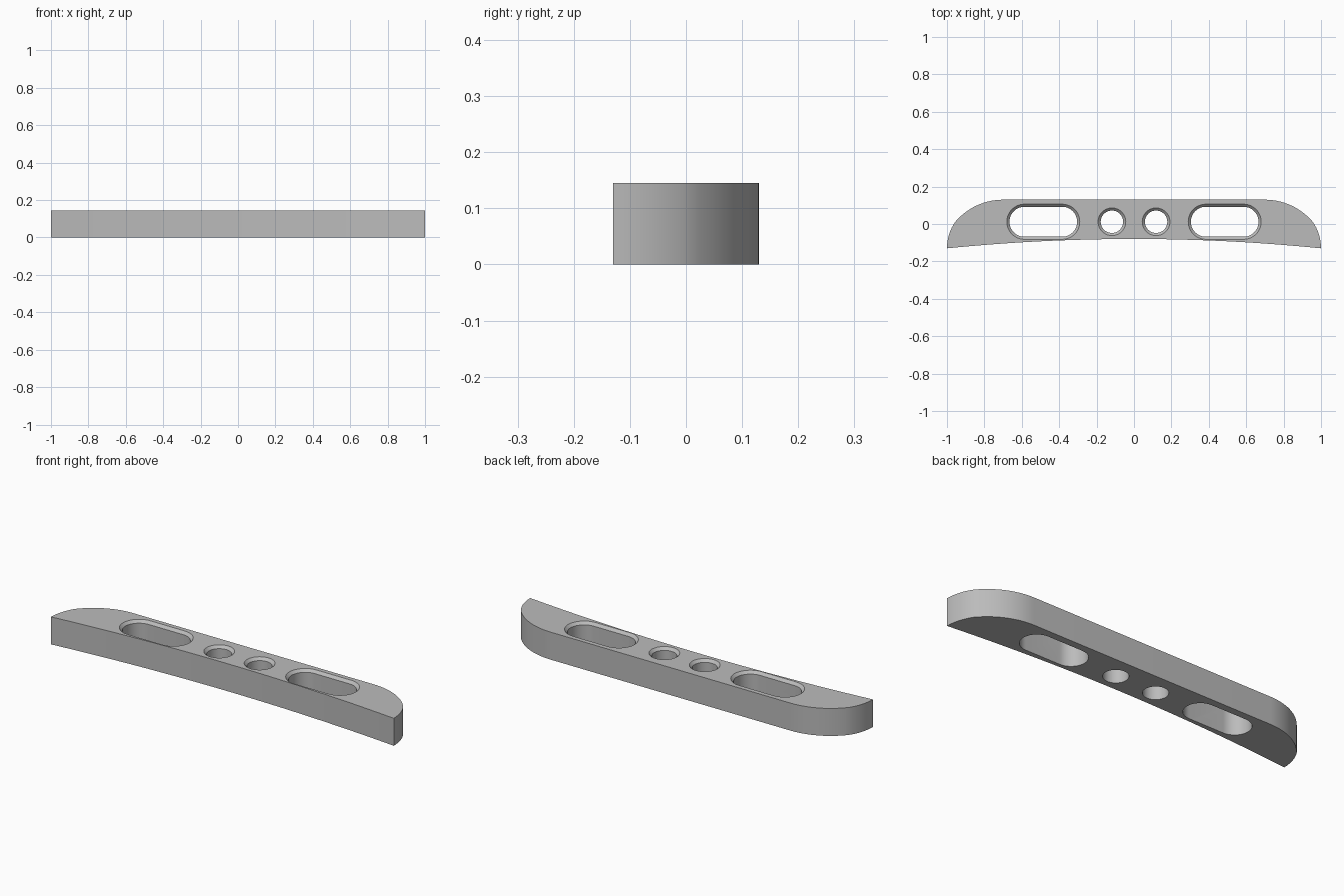
import bpy, bmesh
from math import sin, cos, pi, asin

if "Cube" in bpy.data.objects:
    bpy.data.objects.remove(bpy.data.objects["Cube"], do_unlink=True)

HEIGHT = 0.145
HOLE_Y = 0.012
CHAMFER = 0.014

grey = bpy.data.materials.new("satin grey")
grey.use_nodes = True
colour = (0.5, 0.5, 0.5, 1)
grey.diffuse_color = colour
grey.node_tree.nodes["Principled BSDF"].inputs["Base Color"].default_value = colour


def loft(name, rings):
    """Closed solid through rings of equal point count, bottom to top."""
    bm = bmesh.new()
    loops = [[bm.verts.new(p) for p in ring] for ring in rings]
    for low, high in zip(loops, loops[1:]):
        for i in range(len(low)):
            j = (i + 1) % len(low)
            bm.faces.new((low[i], low[j], high[j], high[i]))
    bm.faces.new(loops[0][::-1])
    bm.faces.new(loops[-1])
    bmesh.ops.recalc_face_normals(bm, faces=bm.faces)
    mesh = bpy.data.meshes.new(name)
    bm.to_mesh(mesh)
    bm.free()
    obj = bpy.data.objects.new(name, mesh)
    bpy.context.collection.objects.link(obj)
    mesh.materials.append(grey)
    return obj


def stadium(x, half_straight, radius, z, steps=24):
    """Rounded slot outline; a circle when half_straight is 0."""
    pts = []
    for side in (1, -1):
        for k in range(steps + 1 if half_straight else steps):
            a = -pi / 2 * side + pi * k / steps
            pts.append((x + side * half_straight + radius * cos(a),
                        HOLE_Y + radius * sin(a), z))
    return pts


# Half outline: tip arc, then shoulder arc up to the straight back edge
half = []
tip_r, tip_end = 0.25, asin(0.14 / 0.25)
for k in range(9):
    a = tip_end * k / 8
    half.append((1 - tip_r + tip_r * cos(a), -0.13 + tip_r * sin(a)))
shoulder_r, shoulder_end = 0.335, asin(0.257 / 0.335)
for k in range(1, 15):
    a = shoulder_end * (1 - k / 14)
    half.append((0.7 + shoulder_r * sin(a), 0.13 - shoulder_r + shoulder_r * cos(a)))

# Mirror it and close with the shallow concave front edge
outline = half + [(-x, y) for x, y in reversed(half)]
for k in range(1, 24):
    x = -1 + 2 * k / 24
    outline.append((x, -0.08 - 0.05 * x * x))

bar = loft("bar", [[(x, y, z) for x, y in outline] for z in (0, HEIGHT)])

# Two long slots and two round holes, chamfered on the upper side only
over = 0.02
for side in (-1, 1):
    for x, straight, radius in ((0.485, 0.101, 0.08), (0.118, 0, 0.06)):
        cutter = loft("hole_cutter", [
            stadium(side * x, straight, radius, -over),
            stadium(side * x, straight, radius, HEIGHT - CHAMFER),
            stadium(side * x, straight, radius + CHAMFER + over, HEIGHT + over)])
        cutter.hide_render = True
        mod = bar.modifiers.new("hole", 'BOOLEAN')
        mod.operation = 'DIFFERENCE'
        mod.solver = 'EXACT'
        mod.object = cutter
        bpy.context.view_layer.objects.active = bar
        bpy.ops.object.modifier_apply(modifier=mod.name)
        bpy.data.objects.remove(cutter, do_unlink=True)

bpy.ops.object.select_all(action='DESELECT')
bar.select_set(True)
bpy.context.view_layer.objects.active = bar
bpy.ops.object.shade_smooth_by_angle()
